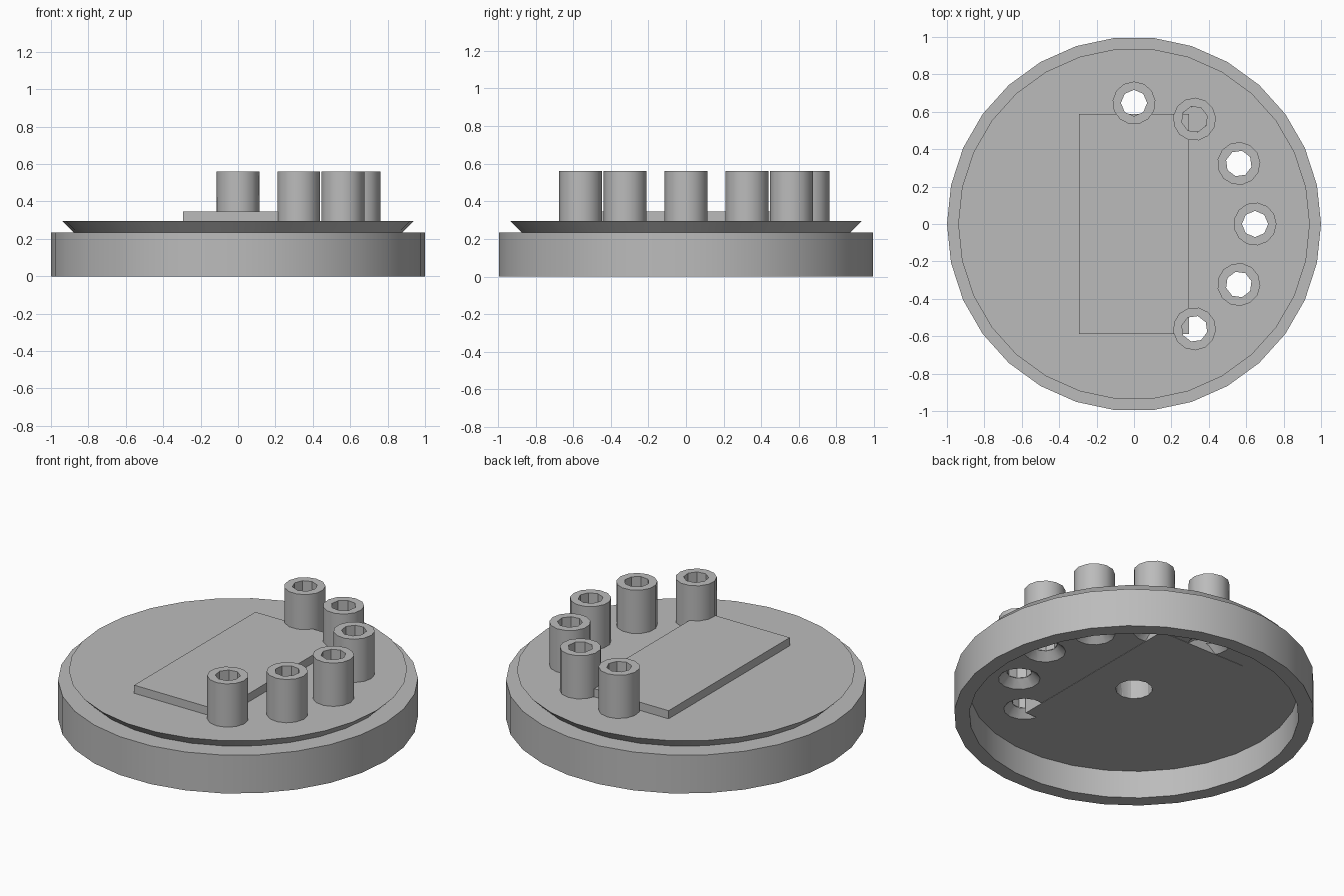
import bpy, bmesh, math
from mathutils import Matrix, Vector

cube = bpy.data.objects.get("Cube")
if cube:
    bpy.data.objects.remove(cube, do_unlink=True)

grey = bpy.data.materials.new("plain grey")
grey.use_nodes = True
colour = (0.5, 0.5, 0.5, 1)
grey.diffuse_color = colour
grey.node_tree.nodes["Principled BSDF"].inputs["Base Color"].default_value = colour


def add_object(name, bm):
    mesh = bpy.data.meshes.new(name)
    bmesh.ops.recalc_face_normals(bm, faces=bm.faces[:])
    bm.to_mesh(mesh)
    bm.free()
    mesh.materials.append(grey)
    obj = bpy.data.objects.new(name, mesh)
    bpy.context.collection.objects.link(obj)
    return obj


def lathe(name, profile, sides, places=(Matrix(),)):
    """Turn a (radius, height) profile around z, once at every place."""
    bm = bmesh.new()
    for place in places:
        verts = [bm.verts.new((r, 0, z)) for r, z in profile]
        edges = [bm.edges.new(pair) for pair in zip(verts, verts[1:])]
        before = set(bm.verts) - set(verts)
        bmesh.ops.spin(bm, geom=verts + edges, axis=(0, 0, 1), cent=(0, 0, 0),
                       steps=sides, angle=math.tau)
        new = [v for v in bm.verts if v not in before]
        bmesh.ops.transform(bm, matrix=place, verts=new)
    bmesh.ops.remove_doubles(bm, verts=bm.verts[:], dist=0.0005)
    return add_object(name, bm)


def rod(name, radius, low, high, sides, places=(Matrix(),)):
    return lathe(name, [(0, low), (radius, low), (radius, high), (0, high)], sides, places)


def cut(obj, cutter):
    mod = obj.modifiers.new("cut", "BOOLEAN")
    mod.operation = "DIFFERENCE"
    mod.solver = "EXACT"
    mod.object = cutter
    bpy.context.view_layer.objects.active = obj
    bpy.ops.object.modifier_apply(modifier=mod.name)


CEILING, RIM, TOP = 0.17, 0.235, 0.295

# Hollow round base with an undercut raised disc
base = lathe("base", [(0, CEILING), (0.915, CEILING), (0.915, 0), (1, 0), (1, RIM),
                      (0.88, RIM), (0.94, TOP), (0, TOP)], 30)

# Six hollow posts on an arc
places = [Matrix.Rotation(math.radians(a), 4, "Z") @ Matrix.Translation((0.647, 0, 0))
          for a in range(-60, 91, 30)]
posts = rod("posts", 0.115, TOP, 0.56, 13, places)

# Rectangular raised plate, let into the base
bm = bmesh.new()
bmesh.ops.create_cube(bm, size=1)
bottom, top = CEILING - 0.002, 0.345
bmesh.ops.scale(bm, vec=(0.586, 1.174, top - bottom), verts=bm.verts)
bmesh.ops.translate(bm, vec=Vector((0, 0, (top + bottom) / 2)), verts=bm.verts)
plate = add_object("raised_plate", bm)

# Post bores, countersinks and the blind centre hole
bores = rod("bore_cutter", 0.07, 0.1, 0.7, 8, places)
sinks = lathe("countersink_cutter", [(0, 0.16), (0.127, 0.16), (0.07, 0.215), (0, 0.215)],
              13, places)
centre = rod("centre_cutter", 0.103, 0.1, TOP + 0.01, 12)
for cutter, targets in ((bores, (base, posts)), (sinks, (base,)), (centre, (base, plate))):
    cutter.hide_render = True
    for target in targets:
        cut(target, cutter)
for cutter in (bores, sinks, centre):
    bpy.data.objects.remove(cutter, do_unlink=True)

# Smooth the round walls, keep the hard edges
for obj in bpy.context.view_layer.objects:
    obj.select_set(obj in (base, posts, plate))
bpy.context.view_layer.objects.active = base
bpy.ops.object.shade_smooth_by_angle(angle=math.radians(30))
